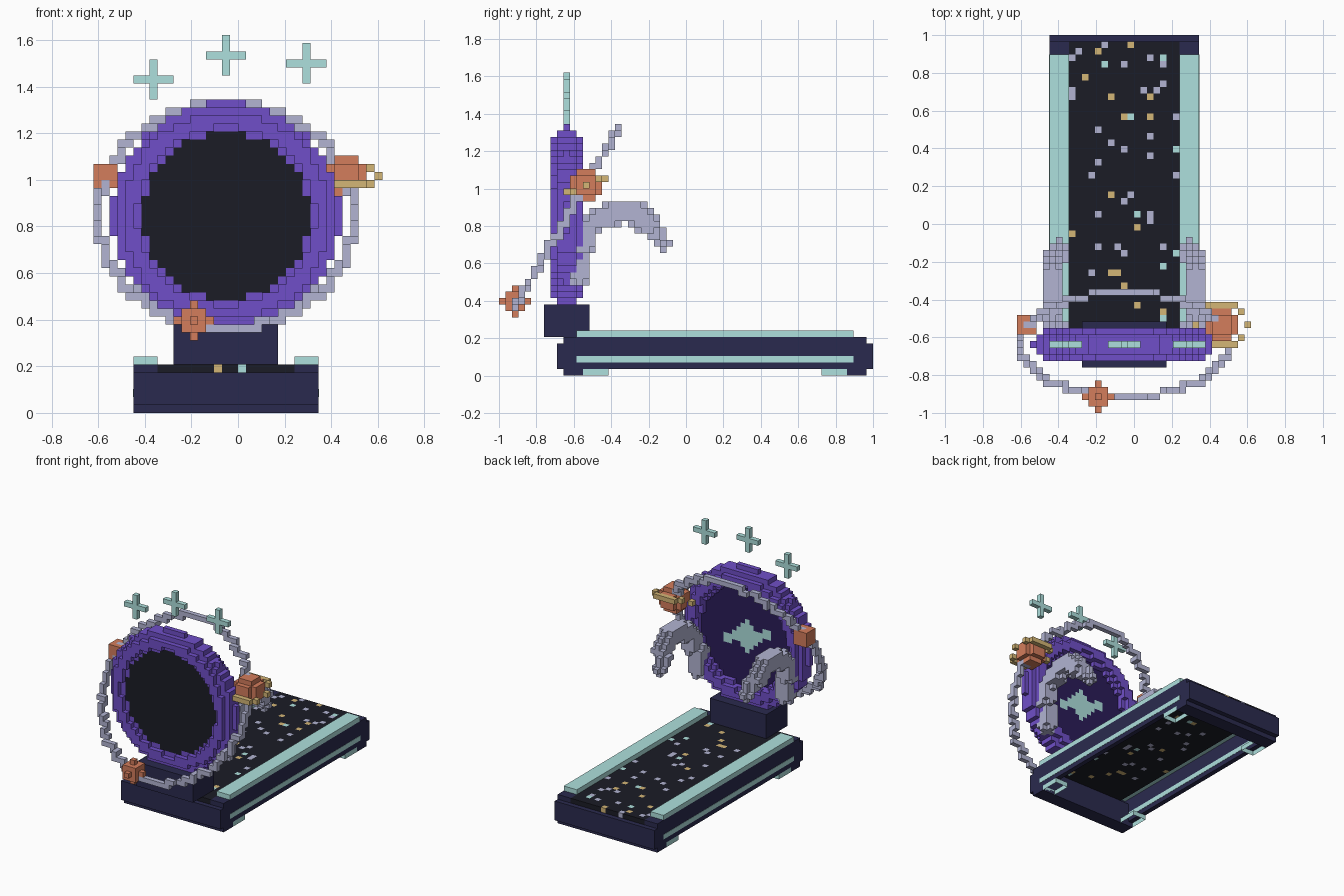
import bpy, bmesh, math
from mathutils import Vector

if "Cube" in bpy.data.objects:
    bpy.data.objects.remove(bpy.data.objects["Cube"])

S = 2 / 58            # size of one block; all coordinates below are in blocks
CX, CY, CZ = -2, -19, 24   # centre cell of the portal


def mat(name, r, g, b):
    m = bpy.data.materials.new(name)
    lin = [((c / 255 + 0.055) / 1.055) ** 2.4 for c in (r, g, b)]
    m.diffuse_color = (*lin, 1)
    m.use_nodes = True
    m.node_tree.nodes["Principled BSDF"].inputs["Base Color"].default_value = m.diffuse_color
    return m


NAVY = mat("navy", 42, 42, 78)
BLACK = mat("near black", 27, 28, 38)
PURPLE = mat("violet", 112, 79, 200)
DEEP = mat("deep purple", 42, 28, 88)
TEAL = mat("pale teal", 174, 224, 221)
LAV = mat("grey lavender", 178, 180, 210)
RUST = mat("terracotta", 212, 125, 92)
TAN = mat("tan", 212, 182, 118)

DIRS = {(1, 0, 0): [(1, 0, 0), (1, 1, 0), (1, 1, 1), (1, 0, 1)],
        (-1, 0, 0): [(0, 0, 0), (0, 0, 1), (0, 1, 1), (0, 1, 0)],
        (0, 1, 0): [(0, 1, 0), (0, 1, 1), (1, 1, 1), (1, 1, 0)],
        (0, -1, 0): [(0, 0, 0), (1, 0, 0), (1, 0, 1), (0, 0, 1)],
        (0, 0, 1): [(0, 0, 1), (1, 0, 1), (1, 1, 1), (0, 1, 1)],
        (0, 0, -1): [(0, 0, 0), (0, 1, 0), (1, 1, 0), (1, 0, 0)]}


def finish(name, bm, mats):
    me = bpy.data.meshes.new(name)
    bm.to_mesh(me)
    bm.free()
    for m in mats:
        me.materials.append(m)
    ob = bpy.data.objects.new(name, me)
    bpy.context.collection.objects.link(ob)
    return ob


def blocks(name, cells, *mats):
    """Outer faces of a set of unit cells; a dict gives each cell a material index."""
    bm = bmesh.new()
    verts = {}
    for c in cells:
        for d, quad in DIRS.items():
            if (c[0] + d[0], c[1] + d[1], c[2] + d[2]) in cells:
                continue
            vs = []
            for q in quad:
                k = (c[0] + q[0], c[1] + q[1], c[2] + q[2])
                if k not in verts:
                    verts[k] = bm.verts.new(Vector(k) * S)
                vs.append(verts[k])
            f = bm.faces.new(vs)
            f.material_index = cells[c] if isinstance(cells, dict) else 0
    return finish(name, bm, mats)


def box(name, lo, hi, m, skip=()):
    bm = bmesh.new()
    for d, quad in DIRS.items():
        if d not in skip:
            bm.faces.new([bm.verts.new([(hi[i] if q[i] else lo[i]) * S for i in range(3)])
                          for q in quad])
    bmesh.ops.remove_doubles(bm, verts=bm.verts, dist=1e-5)
    return finish(name, bm, [m])


def box_pair(name, lo, hi, m, skip=()):
    """A box and its twin mirrored across the middle of the machine."""
    box("left_" + name, lo, hi, m, skip)
    box("right_" + name, (-3 - hi[0], *lo[1:]), (-3 - lo[0], *hi[1:]), m, skip)


def ball(c, r2, n=3):
    return {(c[0] + x, c[1] + y, c[2] + z) for x in range(-n, n + 1) for y in range(-n, n + 1)
            for z in range(-n, n + 1) if x * x + y * y + z * z <= r2}


# Treadmill frame: end bars, side walls, stripes, rails, feet
box("front_bar", (-13, -19, 0), (10, -16, 5), NAVY)
box("front_lip", (-13, -20, 1), (10, -19, 5), NAVY)
box("back_bar", (-13, 25, 0), (10, 28, 5), NAVY)
box("back_lip", (-13, 28, 1), (10, 29, 5), NAVY)
box_pair("side_wall", (-13, -19, 1), (-12, 28, 6), NAVY)
box_pair("side_stripe", (-13.05, -17, 2), (-11.95, 26, 3), TEAL)
box_pair("rail", (-13, -17, 6), (-10, 26, 7), TEAL)
box_pair("front_corner", (-12, -19, 5), (-10, -17, 6), NAVY)
box_pair("back_corner", (-12, 26, 5), (-10, 28, 6), NAVY)
for label, y in (("front_foot", -16), ("back_foot", 21)):
    box_pair(label, (-13, y, 0), (-10, y + 4, 1), TEAL, skip=((0, 0, 1), (0, 0, -1)))

# Starry belt
belt = {(x, y, 5): 0 for x in range(-10, 7) for y in range(-19, 28)}
specks = {
    1: [(-9, 26), (-5, 27), (-2, 24), (2, 25), (-10, 20), (-10, 19), (-10, 25), (4, 24), (4, 21),
        (3, 20), (1, 20), (-2, 11), (-6, 14), (-6, 9), (-4, 12), (2, 10), (-2, 3), (-1, 4),
        (-6, 1), (-6, -4), (-3, -4), (-2, -5), (2, 13), (6, 16), (6, 7), (2, 0), (2, 1),
        (4, -4), (-7, 7), (-7, -8)],
    2: [(-1, 27), (-8, 22), (2, 19), (-4, 19), (-2, 16), (2, 16), (-4, 4), (-10, -2), (0, -1),
        (-3, -8), (-4, -8), (-2, -10), (0, -13), (4, -14), (-6, 26), (-3, -19)],
    3: [(-5, 24), (4, 25), (-1, 16), (0, 1), (6, 11), (4, -7), (4, -15), (6, -5), (0, -19)]}
for idx, spots in specks.items():
    for x, y in spots:
        belt[(x, y, 5)] = idx
blocks("belt", belt, BLACK, LAV, TAN, TEAL)

# Neck that carries the portal
box("neck", (-8, -22, 6), (5, -15, 11), NAVY)

# Portal ring and its two-sided disc
ring, front, back = set(), set(), {}
for dx in range(-15, 16):
    for dz in range(-15, 16):
        rho = math.hypot(dx, dz)
        for dy in range(-2, 3):
            if rho > 10.4 and (rho - 12) ** 2 + dy * dy <= 2.2 ** 2:
                ring.add((CX + dx, CY + dy, CZ + dz))
        if rho <= 10.4:
            front.add((CX + dx, CY - 1, CZ + dz))
            swirl = abs(dx) + abs(dz) <= 3 or (abs(dx) <= 5 and abs(dz + 0.35 * dx) <= 0.8)
            back[(CX + dx, CY, CZ + dz)] = 1 if swirl else 0
blocks("portal_ring", ring, PURPLE)
blocks("portal_front", front, BLACK)
blocks("portal_back", back, DEEP, TEAL)

# Tilted orbit around the portal
orbit = set()
for k in range(720):
    t = math.tau * k / 720
    orbit.add((CX + round(16 * math.cos(t)), CY + round(8 * math.sin(t)),
               CZ + round(13.9 * math.sin(t))))
blocks("orbit", orbit - ring, LAV)

# Bodies riding on the orbit
blocks("front_moon", ball((-6, -27, 11), 4), RUST)
box("left_moon", (-18, -17, 28), (-15, -14, 31), RUST)
blocks("planet", ball((13, -16, 29), 6), RUST)
halo = {(13 + dx, -16 + 3 * s, 29 + s) for dx in range(-2, 3) for s in (-1, 1)}
halo |= {(13 + dx, -16 + 2 * s, 29 + s) for dx in (-3, 3) for s in (-1, 1)}
halo |= {(17, -16, 29), (9, -16, 29)}
blocks("planet_ring", halo - ring, TAN)

# Curved handles: small block balls swept along an arc that bows outwards (out, y, z)
path = [(0, -17, 15), (0.4, -17, 19), (1, -16, 22), (1, -14, 24), (1, -11, 25), (1, -9, 25),
        (1, -7, 23.5), (0.4, -5.5, 22), (0, -4, 20)]
for side, x0, sx in (("left", -12, -1), ("right", 9 - 1, 1)):
    arm = set()
    for p, q in zip(path, path[1:]):
        for k in range(9):
            o, y, z = Vector(p).lerp(Vector(q), k / 8)
            arm |= ball((x0 + sx * round(o), round(y), round(z)), 2 if y < -6 else 1)
    blocks(side + "_handle", arm - ring, LAV)

# Plus-shaped stars above
for n, (x, z) in enumerate([(-11, 41), (-2, 44), (8, 43)], 1):
    cells = {(x + k, CY, z) for k in range(-2, 3)} | {(x, CY, z + k) for k in range(-2, 3)}
    blocks(f"star_{n}", cells, TEAL)
